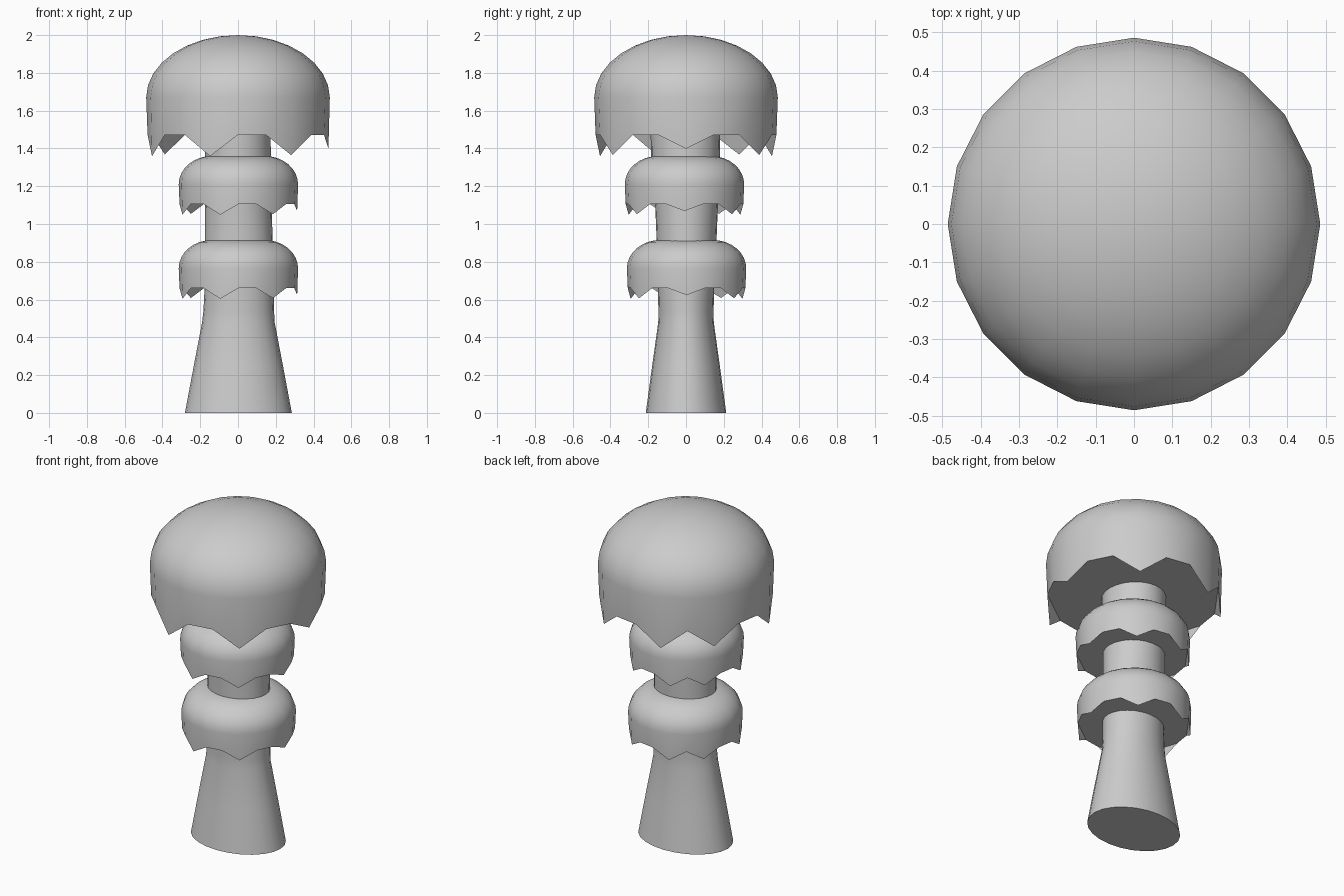
import bpy, bmesh
from math import sin, cos, pi, radians

if "Cube" in bpy.data.objects:
    bpy.data.objects.remove(bpy.data.objects["Cube"])

N = 20
# angular position of each hanging tooth and its relative depth
TEETH = {0: 0.65, 3: 0.95, 6: 1.0, 8: 0.92, 11: 1.0, 14: 1.0, 17: 0.95}


def ring(bm, rx, ry, z, cx=0, cy=0, n=N):
    return [bm.verts.new((cx + rx * cos(2 * pi * i / n), cy + ry * sin(2 * pi * i / n), z))
            for i in range(n)]


def bridge(bm, a, b):
    n = len(a)
    for i in range(n):
        j = (i + 1) % n
        bm.faces.new((a[i], a[j], b[j], b[i]))


def finish(bm, name):
    bmesh.ops.recalc_face_normals(bm, faces=bm.faces)
    me = bpy.data.meshes.new(name)
    bm.to_mesh(me)
    bm.free()
    ob = bpy.data.objects.new(name, me)
    bpy.context.collection.objects.link(ob)
    bpy.ops.object.select_all(action='DESELECT')
    ob.select_set(True)
    bpy.context.view_layer.objects.active = ob
    bpy.ops.object.shade_smooth_by_angle(angle=radians(35))


def cap(name, radius, core, top, wide, rim, drop, cx=0, cy=0):
    """Dome with a vertical skirt, ragged rim and closed flat underside."""
    bm = bmesh.new()
    rims = [ring(bm, radius * 0.985, radius * 0.985, rim, cx, cy)]
    rims.append(ring(bm, radius, radius, wide, cx, cy))
    for s in range(1, 8):
        t = s / 8 * pi / 2
        r = core + (radius - core) * cos(t)
        rims.append(ring(bm, r, r, wide + (top - wide) * sin(t), cx, cy))
    if core > 0:
        rims.append(ring(bm, core, core, top, cx, cy))
        bm.faces.new(rims[-1])
    else:
        tip = bm.verts.new((cx, cy, top))
        last = rims[-1]
        for i in range(N):
            bm.faces.new((last[i], last[(i + 1) % N], tip))
    for a, b in zip(rims, rims[1:]):
        bridge(bm, a, b)
    # teeth pulled down from the rim, closed by steep inner triangles
    low = rims[0]
    for k, d in TEETH.items():
        low[k].co.z -= drop * d
        bm.faces.new((low[k - 1], low[k], low[(k + 1) % N]))
    bm.faces.new([v for i, v in enumerate(low) if i not in TEETH])
    finish(bm, name)


# stem: oval flared base, slightly irregular shaft
bm = bmesh.new()
sections = [(0, .283, .213, .002, 0), (.25, .236, .179, .002, 0), (.48, .192, .147, .002, 0),
            (.54, .187, .146, .004, 0), (.68, .182, .15, .006, 0), (.95, .179, .16, .003, .003),
            (1.1, .177, .166, .002, .003), (1.36, .174, .182, 0, -.003), (1.52, .172, .185, 0, -.003)]
rings = [ring(bm, rx, ry, z, cx, cy, 24) for z, rx, ry, cx, cy in sections]
for a, b in zip(rings, rings[1:]):
    bridge(bm, a, b)
bm.faces.new(rings[0])
bm.faces.new(rings[-1])
finish(bm, "stem")

# caps
cap("top_cap", .486, 0, 2.0, 1.67, 1.472, .113)
cap("middle_cap", .316, .14, 1.36, 1.21, 1.105, .056, .002, -.008)
cap("lower_cap", .316, .14, .915, .765, .66, .056, .002, .003)
